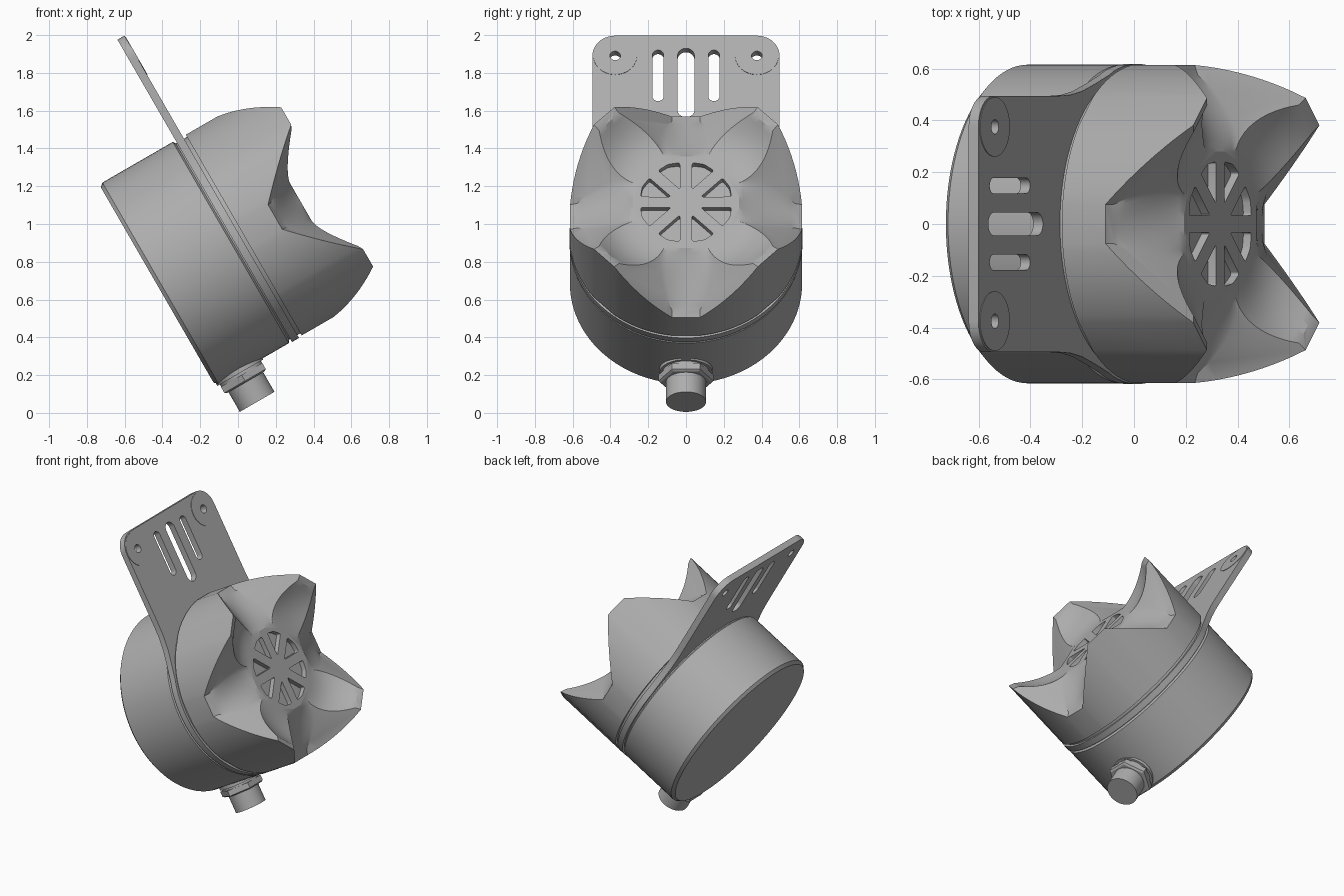
import bpy, bmesh, math
from mathutils import Matrix, Vector

cube = bpy.data.objects.get("Cube")
if cube:
    bpy.data.objects.remove(cube, do_unlink=True)

grey = bpy.data.materials.new("mid grey")
grey.use_nodes = True
COLOR = (0.42, 0.42, 0.42, 1)
grey.diffuse_color = COLOR
grey.node_tree.nodes["Principled BSDF"].inputs["Base Color"].default_value = COLOR

# Working frame: local z is the tilted sounder axis, local y runs up the bracket
R = 0.618
TILT = math.radians(30)
UP = Vector((-math.sin(TILT), 0, math.cos(TILT)))
AXIS = Vector((math.cos(TILT), 0, math.sin(TILT)))
FRAME = Matrix.Translation(UP * 0.8) @ Matrix(
    ((0, UP.x, AXIS.x), (1, UP.y, AXIS.y), (0, UP.z, AXIS.z))).to_4x4()


def finish(name, bm):
    bmesh.ops.remove_doubles(bm, verts=bm.verts, dist=1e-4)
    bmesh.ops.recalc_face_normals(bm, faces=bm.faces)
    mesh = bpy.data.meshes.new(name)
    bm.to_mesh(mesh)
    bm.free()
    mesh.materials.append(grey)
    ob = bpy.data.objects.new(name, mesh)
    bpy.context.collection.objects.link(ob)
    ob.matrix_world = FRAME
    return ob


def smooth(ob):
    bpy.ops.object.select_all(action='DESELECT')
    ob.select_set(True)
    bpy.context.view_layer.objects.active = ob
    bpy.ops.object.shade_smooth_by_angle(angle=math.radians(28))


def lathe(name, profile, seg=96, place=Matrix()):
    bm = bmesh.new()
    rings = [[bm.verts.new(place @ Vector((r * math.cos(math.tau * i / seg),
                                           r * math.sin(math.tau * i / seg), z)))
              for i in range(seg)] for r, z in profile]
    for a, b in zip(rings, rings[1:]):
        for i in range(seg):
            j = (i + 1) % seg
            bm.faces.new((a[i], a[j], b[j], b[i]))
    bm.faces.new(rings[0])
    bm.faces.new(rings[-1])
    ob = finish(name, bm)
    smooth(ob)
    return ob


def add_prism(bm, pts, z0, z1, rounding=0):
    low = [bm.verts.new((x, y, z0)) for x, y in pts]
    high = [bm.verts.new((x, y, z1)) for x, y in pts]
    bm.faces.new(low)
    bm.faces.new(high)
    sides = []
    for i in range(len(pts)):
        j = (i + 1) % len(pts)
        bm.faces.new((low[i], low[j], high[j], high[i]))
        sides.append(bm.edges.get((low[i], high[i])))
    if rounding:
        bmesh.ops.bevel(bm, geom=sides, offset=rounding, segments=4,
                        profile=0.5, affect='EDGES')


def arc(cx, cy, r, start, end, n):
    return [(cx + r * math.cos(math.radians(start + (end - start) * i / n)),
             cy + r * math.sin(math.radians(start + (end - start) * i / n)))
            for i in range(n + 1)]


def cut(ob, cutter):
    cutter.hide_render = True
    mod = ob.modifiers.new("cut", 'BOOLEAN')
    mod.object = cutter
    mod.operation = 'DIFFERENCE'
    mod.solver = 'EXACT'
    bpy.context.view_layer.update()
    bpy.context.view_layer.objects.active = ob
    bpy.ops.object.modifier_apply(modifier=mod.name)
    bpy.data.objects.remove(cutter, do_unlink=True)


# Rear housing with its recessed neck
lathe("rear_housing", [(0.597, -0.032), (0.615, -0.012), (0.615, 0.418),
                       (0.6, 0.428), (0.6, 0.51)])

# Front horn: eight scoops alternating between low notches and high points
S0, S1, TIP, ROWS, COLS = 0.28, 0.575, 0.075, 14, 10
W0 = S0 * math.tan(math.pi / 8)
BASE = 0.497


def facet_height(t, s):
    return 0.69 + 0.89 * (t - 0.075) - 0.3634 * (s - 0.61)


def edge_height(w, s, high):
    if high:
        return facet_height((s - w) * math.sqrt(0.5), (s + w) * math.sqrt(0.5))
    return facet_height(w, s)


HUB = facet_height(W0, S0)


def scoop_rows(k):
    high = k % 2 == 1
    turn = Matrix.Rotation(-k * math.pi / 4, 4, 'Z')
    end = edge_height(TIP, S1, high)
    rows = []
    for i in range(ROWS + 1):
        q = i / ROWS
        s = S0 + (S1 - S0) * q
        w = W0 + 0.11 * q + (TIP - W0 - 0.11) * q * q
        floor = HUB + (end - HUB) * q ** (2.5 if high else 0.9)
        edge = edge_height(w, s, high)
        row = []
        for c in range(COLS + 1):
            f = 2 * c / COLS - 1
            row.append(turn @ Vector((w * f, s, floor + (edge - floor) * f * f)))
        rows.append(row)
    rim = math.sqrt(R * R - TIP * TIP)
    z = edge_height(TIP, rim, high)
    corners = [turn @ Vector((t, rim, z)) for t in (-TIP, TIP)]
    return rows, corners


bm = bmesh.new()


def face(points):
    bm.faces.new([bm.verts.new(p) for p in points])


scoops = [scoop_rows(k) for k in range(8)]
hub_ring, rim_loop = [], []
for k, (rows, corners) in enumerate(scoops):
    for a, b in zip(rows, rows[1:]):
        for c in range(COLS):
            face((a[c], a[c + 1], b[c + 1], b[c]))
    face(rows[-1] + corners[::-1])
    hub_ring += rows[0][:-1]
    # Flat facet between this scoop and the next, ending on the round rim
    next_rows, next_corners = scoops[(k + 1) % 8]
    span = math.asin(TIP / R)
    curve = []
    for i in range(1, 10):
        ang = span + (math.pi / 4 - 2 * span) * i / 10
        fold = ang if k % 2 == 0 else math.pi / 4 - ang
        z = facet_height(R * math.sin(fold), R * math.cos(fold))
        turn = k * math.pi / 4 + ang
        curve.append(Vector((R * math.sin(turn), R * math.cos(turn), z)))
    face([r[-1] for r in rows] + [corners[1]] + curve + [next_corners[0]]
         + [r[0] for r in next_rows[:0:-1]])
    rim_loop += corners + curve
face(hub_ring)
ground = [Vector((p.x, p.y, BASE)) for p in rim_loop]
for i in range(len(rim_loop)):
    j = (i + 1) % len(rim_loop)
    face((rim_loop[i], rim_loop[j], ground[j], ground[i]))
face(ground)
horn = finish("front_horn", bm)

# Rounded wedge openings in the hub
bm = bmesh.new()
for k in range(8):
    a = math.radians(22.5 + 45 * k)
    shape = [(0.085, 0), (0.235, -0.062), (0.25, 0), (0.235, 0.062)]
    add_prism(bm, [(r * math.cos(a) - t * math.sin(a), r * math.sin(a) + t * math.cos(a))
                   for r, t in shape], HUB - 0.035, HUB + 0.1, 0.012)
cut(horn, finish("hub_cutter", bm))
smooth(horn)

# Mounting bracket: round ring flaring into a tab with rounded corners
P0, P1 = 0.435, 0.478
half = [(0.575, 0.22), (0.54, 0.33), (0.512, 0.43), (0.498, 0.52), (0.495, 0.6)]
right = half + arc(0.375, 1.11, 0.12, 0, 90, 10)
left = [(-x, y) for x, y in reversed(right)]
start = math.degrees(math.atan2(0.22, 0.575))
lower = arc(0, 0, R, 180 - start, 360 + start, 64)[1:-1]
bm = bmesh.new()
add_prism(bm, right + left + lower, P0, P1)
bracket = finish("mounting_bracket", bm)


# Slots and screw holes
def slot(cx, w, y0, y1):
    return arc(cx, y1 - w, w, 0, 180, 10) + arc(cx, y0 + w, w, 180, 360, 10)


bm = bmesh.new()
add_prism(bm, slot(0, 0.045, 0.731, 1.153), P0 - 0.1, P1 + 0.1)
for side in (-1, 1):
    add_prism(bm, slot(side * 0.148, 0.03, 0.83, 1.142), P0 - 0.1, P1 + 0.1)
    add_prism(bm, arc(side * 0.375, 1.106, 0.028, 0, 345, 23), P0 - 0.1, P1 + 0.1)
cut(bracket, finish("bracket_cutter", bm))
smooth(bracket)

# Thin washer pads around the screw holes
for side, label in ((-1, "right"), (1, "left")):
    bm = bmesh.new()
    outer = arc(side * 0.375, 1.106, 0.115, 0, 352.5, 47)
    inner = arc(side * 0.375, 1.106, 0.028, 0, 352.5, 47)
    loops = [[bm.verts.new((x, y, z)) for x, y in ring]
             for ring, z in ((inner, P1 - 0.002), (inner, P1 + 0.003),
                             (outer, P1 + 0.003), (outer, P1 - 0.002))]
    for a, b in zip(loops, loops[1:] + loops[:1]):
        for i in range(len(a)):
            j = (i + 1) % len(a)
            bm.faces.new((a[i], a[j], b[j], b[i]))
    smooth(finish(label + "_screw_pad", bm))

# Cable connector under the housing
down = Matrix.Translation((0, 0, 0.117)) @ Matrix.Rotation(math.pi / 2, 4, 'X')
lathe("connector_boss", [(0.14, 0.5), (0.14, 0.622), (0.125, 0.622), (0.125, 0.64)], 48, down)
lathe("connector_nut", [(0.146, 0.635), (0.146, 0.672), (0.132, 0.68)], 6, down)
lathe("connector_plug", [(0.106, 0.6), (0.106, 0.8)], 48, down)
